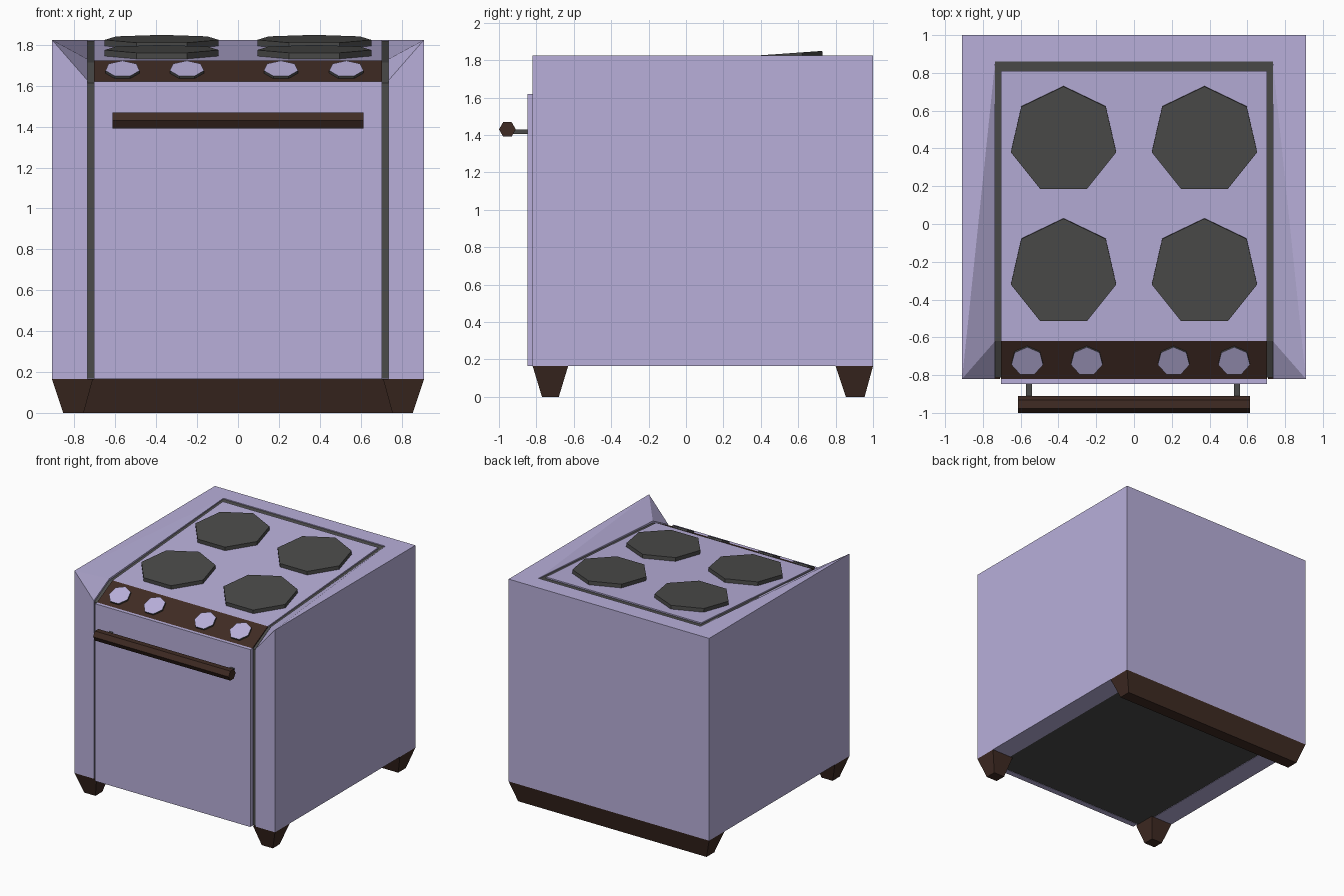
import bpy, bmesh
from math import atan, cos, sin, pi
from mathutils import Matrix

if "Cube" in bpy.data.objects:
    bpy.data.objects.remove(bpy.data.objects["Cube"])


def material(name, rgb):
    m = bpy.data.materials.new(name)
    m.diffuse_color = (*rgb, 1)
    m.use_nodes = True
    m.node_tree.nodes["Principled BSDF"].inputs["Base Color"].default_value = m.diffuse_color
    return m


LILAC = material("lilac_enamel", (0.48, 0.43, 0.70))
BROWN = material("dark_brown", (0.05, 0.024, 0.017))
GREY = material("dark_grey", (0.07, 0.07, 0.068))


def add_mesh(name, verts, faces, *mats):
    me = bpy.data.meshes.new(name)
    me.from_pydata(verts, [], faces)
    bm = bmesh.new()
    bm.from_mesh(me)
    bmesh.ops.recalc_face_normals(bm, faces=bm.faces)
    bm.to_mesh(me)
    bm.free()
    for m in mats:
        me.materials.append(m)
    ob = bpy.data.objects.new(name, me)
    bpy.context.collection.objects.link(ob)
    return ob


def loft(name, ring_a, ring_b, *mats):
    """Closed solid between two matching rings; side faces use the last material."""
    n = len(ring_a)
    faces = [tuple(range(n)), tuple(range(n, 2 * n))]
    faces += [(i, (i + 1) % n, n + (i + 1) % n, n + i) for i in range(n)]
    ob = add_mesh(name, ring_a + ring_b, faces, *mats)
    for p in ob.data.polygons[2:]:
        p.material_index = len(mats) - 1
    return ob


def extrude_x(name, profile, x0, x1, mat):
    return loft(name, [(x0, y, z) for y, z in profile],
                [(x1, y, z) for y, z in profile], mat)


def rect(x0, x1, y0, y1, z):
    return [(x0, y0, z), (x1, y0, z), (x1, y1, z), (x0, y1, z)]


def polygon_disc(name, sides, radius, depth, loc, tilt, *mats):
    """Disc resting at loc, one corner pointing back, tilted about x."""
    def ring(z):
        return [(radius * sin(2 * pi * i / sides), radius * cos(2 * pi * i / sides), z)
                for i in range(sides)]
    ob = loft(name, ring(-0.005), ring(depth), *mats)
    ob.data.transform(Matrix.Rotation(tilt, 4, 'X'))
    ob.location = loc
    return ob


# Outer housing: right half with sloping rim, mirrored
L, T = 0.165, 1.825
verts = [(.91, -.82, L), (.91, -.82, T), (.91, 1, T), (.91, 1, L),
         (.735, -.82, L), (.735, -.82, 1.625), (.735, -.62, 1.73), (.735, .86, T), (.735, .86, L),
         (0, .86, T), (0, 1, T), (0, 1, L), (0, .86, L)]
faces = [(0, 4, 5, 1), (1, 5, 6), (1, 6, 7), (1, 7, 2), (2, 7, 9, 10), (0, 1, 2, 3),
         (3, 2, 10, 11), (0, 3, 8, 4), (3, 11, 12, 8), (4, 8, 7, 6, 5), (7, 8, 12, 9)]
housing = add_mesh("housing", verts, faces, LILAC)
housing.modifiers.new("Mirror", 'MIRROR')

# Dark core seen in the gap around the front panels and underneath
extrude_x("gap_core", [(-.812, L + .003), (-.812, 1.613), (-.62, 1.715), (.86, 1.818), (.86, L + .003)],
          -.735, .735, GREY)

# Door, control panel and cooktop
extrude_x("oven_door", [(-.848, L), (-.848, 1.62), (-.80, 1.62), (-.80, L)], -.705, .705, LILAC)
extrude_x("control_panel", [(-.82, 1.60), (-.82, 1.62), (-.62, 1.724), (-.62, 1.68)], -.705, .705, BROWN)
extrude_x("cooktop", [(-.62, 1.68), (-.62, 1.724), (.81, 1.825), (.81, 1.78)], -.705, .705, LILAC)

# Burners
slope = (1.825 - 1.724) / 1.43
for row, y in (("front", -.255), ("back", .445)):
    for side, x in (("left", -.373), ("right", .373)):
        polygon_disc(f"{row}_{side}_burner", 7, .286, .03,
                     (x, y, 1.724 + slope * (y + .62)), atan(slope), GREY)

# Knobs: lilac caps with dark rims
for i, x in enumerate((-.565, -.25, .21, .53)):
    polygon_disc(f"knob_{i + 1}", 7, .086, .014, (x, -.722, 1.671), atan(.52), LILAC, GREY)

# Hexagonal door handle and its brackets
hexagon = [(-.955 + .045 * cos(i * pi / 3), 1.43 + .045 * sin(i * pi / 3)) for i in range(6)]
extrude_x("door_handle", hexagon, -.615, .615, BROWN)
for x in (-.555, .545):
    bracket = [(-.93, 1.405), (-.93, 1.43), (-.84, 1.43), (-.84, 1.405)]
    extrude_x("handle_bracket", bracket, x - .016, x + .016, GREY)

# Tapered front feet and full-width back foot
for side, s in (("left", -1), ("right", 1)):
    loft(f"front_{side}_foot", rect(s * .755, s * .855, -.77, -.68, 0),
         rect(s * .71, s * .91, -.82, -.63, L), BROWN)
loft("back_foot", rect(-.855, .855, .855, .955, 0), rect(-.91, .91, .80, 1, L), BROWN)
